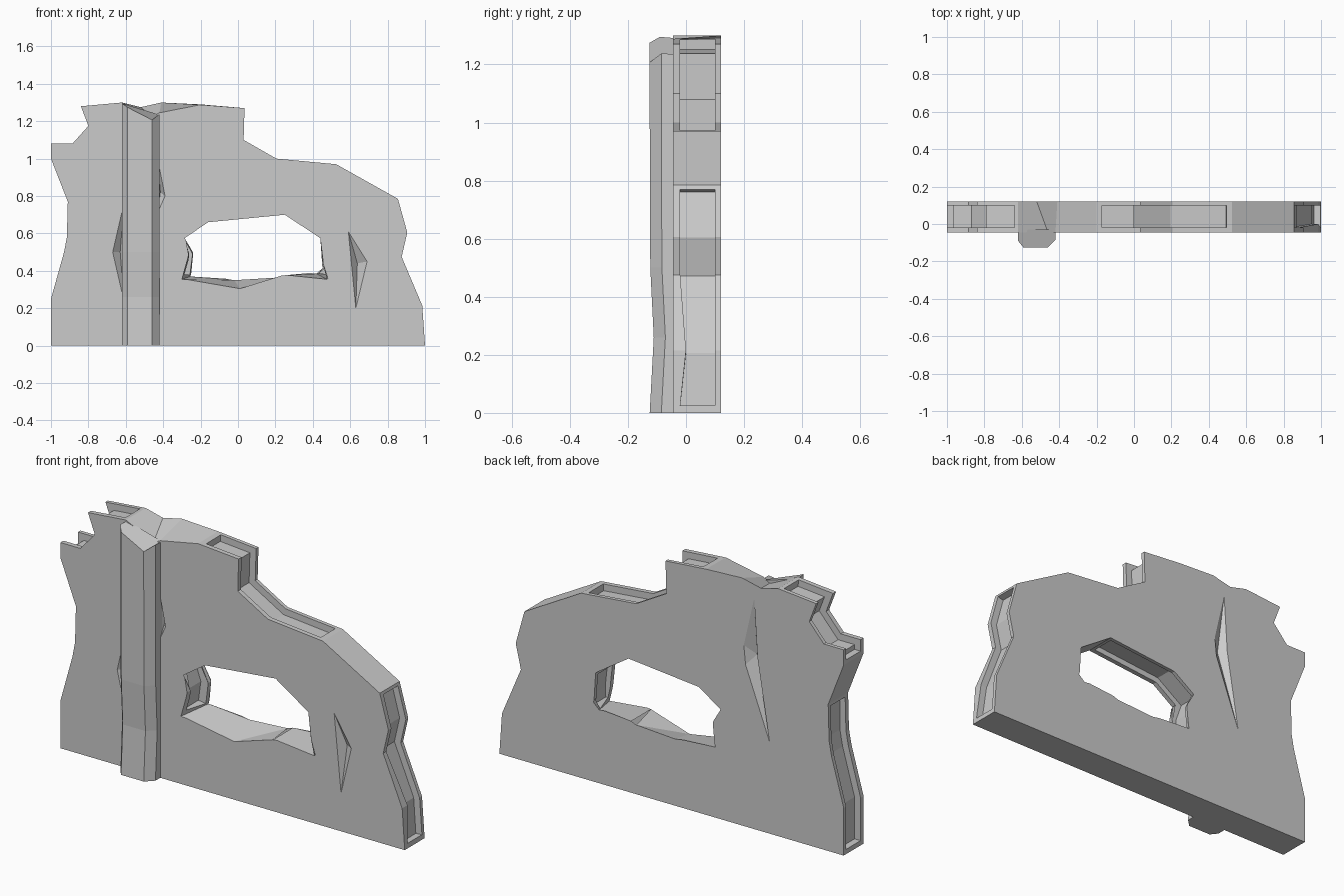
import bpy, bmesh
from mathutils import Vector

if "Cube" in bpy.data.objects:
    bpy.data.objects.remove(bpy.data.objects["Cube"])

FRONT, BACK = -0.045, 0.12

stone = bpy.data.materials.new("grey_stone")
stone.use_nodes = True
stone.diffuse_color = (0.6, 0.6, 0.6, 1)
stone.node_tree.nodes["Principled BSDF"].inputs["Base Color"].default_value = stone.diffuse_color


def loft(name, rings):
    """Closed solid through rings of equal length."""
    bm = bmesh.new()
    loops = [[bm.verts.new(p) for p in ring] for ring in rings]
    n = len(loops[0])
    for a, b in zip(loops, loops[1:]):
        for i in range(n):
            j = (i + 1) % n
            bm.faces.new((a[i], a[j], b[j], b[i]))
    bm.faces.new(loops[0])
    bm.faces.new(loops[-1])
    bmesh.ops.recalc_face_normals(bm, faces=bm.faces)
    mesh = bpy.data.meshes.new(name)
    bm.to_mesh(mesh)
    bm.free()
    mesh.materials.append(stone)
    obj = bpy.data.objects.new(name, mesh)
    bpy.context.collection.objects.link(obj)
    return obj


def cut(target, cutter):
    mod = target.modifiers.new("cut", 'BOOLEAN')
    mod.operation, mod.solver, mod.object = 'DIFFERENCE', 'EXACT', cutter
    cutter.hide_render = True
    bpy.context.view_layer.objects.active = target
    bpy.ops.object.modifier_apply(modifier=mod.name)
    bpy.data.objects.remove(cutter)


def groove(target, path, depth=0.035, out=0.05):
    """Channel along an edge path (x, z[, front y]); outside lies to the right."""
    pts = [Vector(p[:2]) for p in path]
    rings = []
    for i, p in enumerate(pts):
        dirs = []
        if i > 0:
            dirs.append((p - pts[i - 1]).normalized())
        if i < len(pts) - 1:
            dirs.append((pts[i + 1] - p).normalized())
        norms = [Vector((d.y, -d.x)) for d in dirs]
        n = sum(norms, Vector((0, 0))).normalized()
        n /= max(n.dot(norms[0]), 0.5)
        a, b = p - n * depth, p + n * out
        y0 = path[i][2] if len(path[i]) > 2 else -0.02
        rings.append([(a.x, y0, a.y), (b.x, y0, b.y), (b.x, 0.1, b.y), (a.x, 0.1, a.y)])
    cut(target, loft("groove_cutter", rings))


def crack(target, outline, apex, face_y):
    """Pointed gouge in the front or back face."""
    side = -1 if face_y < 0 else 1
    tip = Vector((apex[0], face_y - side * 0.04, apex[1]))
    base = [Vector((x, face_y, z)) for x, z in outline]
    outer = [p + (p - tip) * 0.2 for p in base]
    inner = [tip + (p - tip) * 0.01 for p in base]
    cut(target, loft("crack_cutter", [outer, inner]))


# Broken wall slab, front outline with some different points on the back
right_edge = [(1, 0), (0.985, 0.215), (0.875, 0.475), (0.905, 0.605), (0.855, 0.785)]
upper_steps = [(0.525, 0.97), (0.205, 1.0), (0.03, 1.1), (0.035, 1.27)]
left_steps = [(-0.84, 1.28), (-0.80, 1.175), (-0.885, 1.08), (-1, 1.08)]
left_edge = [(-1, 1.0), (-0.91, 0.77), (-0.915, 0.58), (-0.93, 0.5), (-1, 0.25), (-1, 0)]
front_crest = [(-0.2, 1.288), (-0.42, 1.245), (-0.46, 1.225), (-0.62, 1.3)]
back_crest = [(-0.2, 1.29), (-0.41, 1.3), (-0.52, 1.275), (-0.62, 1.3)]


def wall_ring(crest, y):
    return [(x, y, z) for x, z in right_edge + upper_steps + crest + left_steps + left_edge]


wall = loft("broken_wall", [wall_ring(front_crest, FRONT), wall_ring(back_crest, BACK)])

# Window opening with a sloping sill
head = [(0.44, 0.575), (0.25, 0.70), (-0.16, 0.66), (-0.285, 0.575)]
front_sill = [(-0.265, 0.49), (-0.30, 0.355), (0.01, 0.305), (0.235, 0.375), (0.475, 0.355), (0.455, 0.44)]
back_sill = [(-0.24, 0.49), (-0.255, 0.37), (-0.02, 0.35), (0.235, 0.375), (0.42, 0.385), (0.45, 0.43)]
front_hole, back_hole = head + front_sill, head + back_sill


def blend(t):
    return [(a[0] + (b[0] - a[0]) * t, FRONT + (BACK - FRONT) * t, a[1] + (b[1] - a[1]) * t)
            for a, b in zip(front_hole, back_hole)]


cut(wall, loft("window_cutter", [blend(-0.2), blend(1.2)]))

# Hollow channels in the broken edges
groove(wall, [(0.998, 0.025, -0.02), (0.985, 0.215, 0), (0.875, 0.475, -0.02),
              (0.905, 0.605), (0.86, 0.77)])
groove(wall, [(0.495, 0.973)] + upper_steps[1:] + [(-0.17, 1.287)])
groove(wall, [(-0.64, 1.298)] + left_steps + [(-1, 1.02)])
groove(wall, [(-0.915, 0.755), (-0.915, 0.58), (-0.93, 0.5), (-1, 0.25), (-1, 0.025)])

# Channels in the window head and jambs
groove(wall, [(-0.27, 0.38), (-0.255, 0.49), (-0.285, 0.575), (-0.16, 0.66), (0.235, 0.697)], 0.03, 0.02)
groove(wall, [(0.44, 0.56), (0.453, 0.435), (0.45, 0.385)], 0.03, 0.02)

# Cracks
crack(wall, [(0.59, 0.61), (0.69, 0.45), (0.63, 0.20)], (0.638, 0.44), FRONT)
crack(wall, [(-0.61, 0.76), (-0.67, 0.5), (-0.61, 0.24)], (-0.63, 0.5), FRONT)
crack(wall, [(-0.43, 1.0), (-0.39, 0.80), (-0.43, 0.71)], (-0.415, 0.82), FRONT)
crack(wall, [(-0.48, 1.21), (-0.42, 0.95), (-0.43, 0.85), (-0.57, 0.48), (-0.50, 0.9)],
      (-0.47, 0.9), BACK)

# Chamfered pillar with a slightly worn face and a slanted broken top
profile = [(-0.62, -0.03, 1.29), (-0.62, -0.09, 1.295), (-0.592, -0.125, 1.275),
           (-0.46, -0.125, 1.207), (-0.42, -0.085, 1.238), (-0.42, -0.03, 1.235)]


def pillar_ring(z, wear):
    return [(x, y + (wear if y < -0.05 else 0), z) for x, y, _ in profile]


loft("pillar", [pillar_ring(0, 0), pillar_ring(0.26, 0.014), pillar_ring(0.5, 0.002),
                pillar_ring(1.02, 0), profile])
